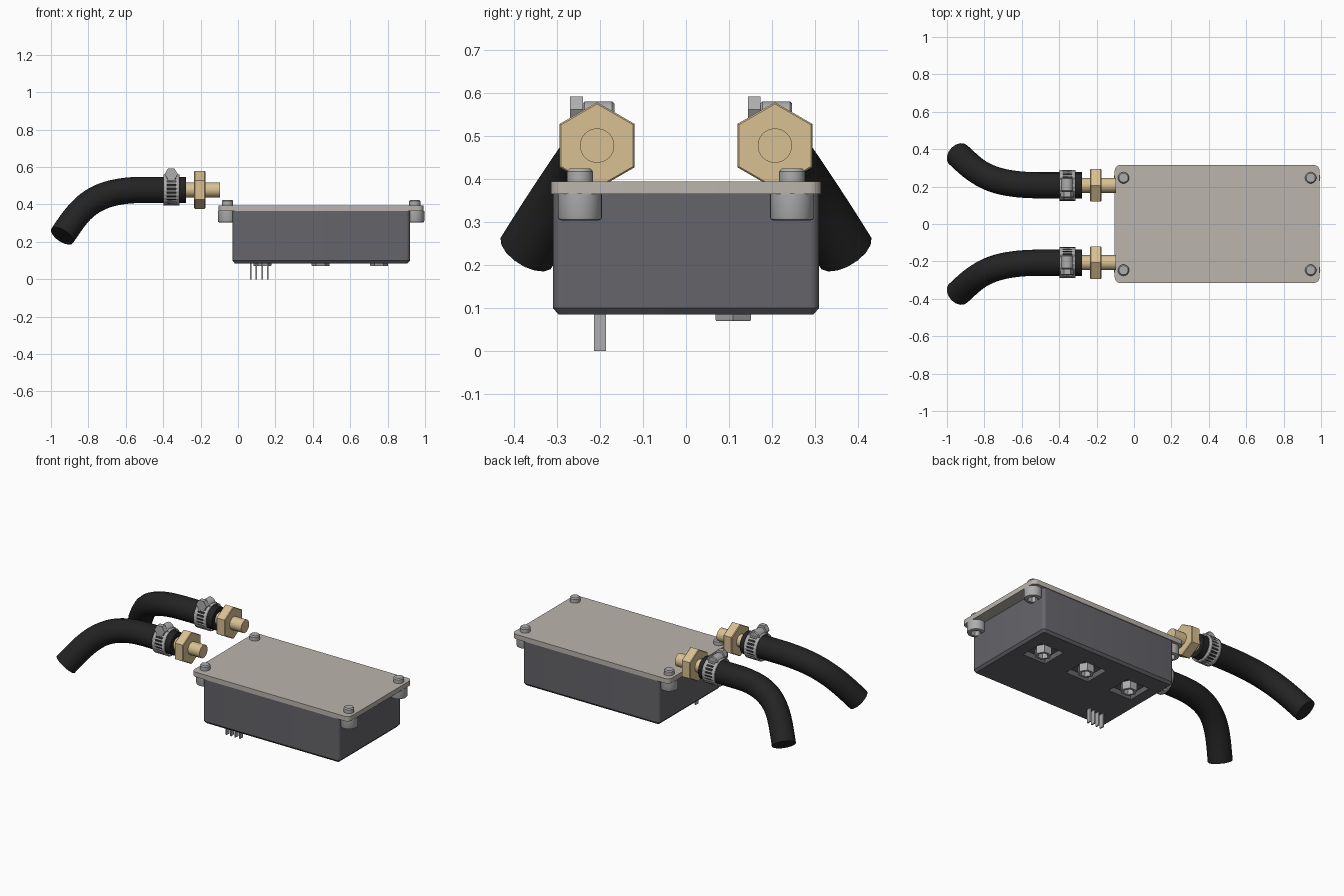
import bpy, bmesh, math
from mathutils import Vector

if "Cube" in bpy.data.objects:
    bpy.data.objects.remove(bpy.data.objects["Cube"])


def material(name, rgb):
    m = bpy.data.materials.new(name)
    m.diffuse_color = (*rgb, 1)
    m.use_nodes = True
    m.node_tree.nodes["Principled BSDF"].inputs["Base Color"].default_value = m.diffuse_color
    return m


DARK = material("dark_grey", (0.13, 0.13, 0.145))
STONE = material("warm_grey", (0.50, 0.46, 0.42))
BRASS = material("brass", (0.69, 0.53, 0.29))
RUBBER = material("rubber", (0.017, 0.017, 0.017))
STEEL = material("steel", (0.42, 0.42, 0.43))


def finish(name, bm, mat):
    bmesh.ops.recalc_face_normals(bm, faces=bm.faces)
    me = bpy.data.meshes.new(name)
    bm.to_mesh(me)
    bm.free()
    me.materials.append(mat)
    ob = bpy.data.objects.new(name, me)
    bpy.context.collection.objects.link(ob)
    smooth(ob)
    return ob


def smooth(ob):
    ob.data.shade_smooth()
    ob.data.set_sharp_from_angle(angle=math.radians(32))


def skin(name, rings, mat):
    """Bridge a stack of equal vertex rings and cap both ends."""
    bm = bmesh.new()
    rows = [[bm.verts.new(p) for p in ring] for ring in rings]
    n = len(rows[0])
    for a, b in zip(rows, rows[1:]):
        for i in range(n):
            j = (i + 1) % n
            bm.faces.new((a[i], a[j], b[j], b[i]))
    bm.faces.new(rows[0][::-1])
    bm.faces.new(rows[-1])
    return finish(name, bm, mat)


AXES = {"x": ((0, 1, 0), (0, 0, 1), (1, 0, 0)),
        "y": ((0, 0, 1), (1, 0, 0), (0, 1, 0)),
        "z": ((1, 0, 0), (0, 1, 0), (0, 0, 1))}


def lathe(name, origin, axis, profile, sides, mat, start=0):
    """Turn a (radius, offset along axis) profile into a prism or cylinder."""
    u, v, w = (Vector(a) for a in AXES[axis])
    o = Vector(origin)
    rings = []
    for r, h in profile:
        ang = [math.radians(start) + 2 * math.pi * i / sides for i in range(sides)]
        rings.append([o + w * h + u * r * math.cos(t) + v * r * math.sin(t) for t in ang])
    return skin(name, rings, mat)


def slab(name, x, y, radius, levels, mat):
    """Rounded rectangle stacked through (inset, z) levels."""
    rings = []
    for inset, z in levels:
        r = max(radius - inset, 0.003)
        ring = []
        for k, (sx, sy) in enumerate(((1, 1), (0, 1), (0, 0), (1, 0))):
            cx = x[1] - inset - r if sx else x[0] + inset + r
            cy = y[1] - inset - r if sy else y[0] + inset + r
            for s in range(7):
                t = math.pi / 2 * (k + s / 6)
                ring.append((cx + r * math.cos(t), cy + r * math.sin(t), z))
        rings.append(ring)
    return skin(name, rings, mat)


def box(name, lo, hi, mat):
    return skin(name, [[(lo[0], lo[1], z), (hi[0], lo[1], z), (hi[0], hi[1], z), (lo[0], hi[1], z)]
                       for z in (lo[2], hi[2])], mat)


def cut(ob, cutter):
    mod = ob.modifiers.new("cut", "BOOLEAN")
    mod.operation = "DIFFERENCE"
    mod.solver = "EXACT"
    mod.object = cutter
    bpy.context.view_layer.objects.active = ob
    bpy.ops.object.modifier_apply(modifier=mod.name)
    bpy.data.objects.remove(cutter)
    smooth(ob)


# housing with recesses and hex nuts underneath
body = slab("housing", (-0.03, 0.92), (-0.31, 0.31), 0.022,
            [(0.013, 0.085), (0, 0.1), (0, 0.366)], DARK)
for i, x in enumerate((0.13, 0.442, 0.755)):
    cut(body, box("recess_cutter", (x - 0.08, 0.03, 0.05), (x + 0.08, 0.19, 0.118), DARK))
    lathe(f"terminal_nut_{i}", (x, 0.11, 0), "z",
          [(0.048, 0.12), (0.048, 0.073), (0.046, 0.07), (0.030, 0.07), (0.028, 0.105)], 6, STEEL)

# lid plate
slab("lid_plate", (-0.103, 0.992), (-0.315, 0.315), 0.03, [(0, 0.365), (0, 0.395)], STONE)

# contact pins
for i in range(4):
    x = 0.067 + 0.031 * i
    box(f"pin_{i}", (x - 0.004, -0.214, 0), (x + 0.004, -0.186, 0.1), STEEL)

# corner bolts: socket head below the lid, shank end above
for i, (x, y) in enumerate((x, y) for x in (-0.056, 0.945) for y in (-0.247, 0.247)):
    bolt = lathe(f"corner_bolt_{i}", (x, y, 0), "z",
                 [(0.044, 0.304), (0.049, 0.306), (0.051, 0.311), (0.051, 0.366), (0.030, 0.366),
                  (0.030, 0.418), (0.024, 0.425)], 32, STEEL)
    cut(bolt, lathe("socket_cutter", (x, y, 0), "z", [(0.031, 0.28), (0.031, 0.335)], 6, STEEL))


# hose: straight stretch, then bending outward and down
def hose(name, side):
    cu = bpy.data.curves.new(name, "CURVE")
    cu.dimensions = "3D"
    cu.bevel_depth = 0.07
    cu.bevel_resolution = 6
    cu.resolution_u = 28
    cu.use_fill_caps = True
    sp = cu.splines.new("BEZIER")
    sp.bezier_points.add(2)
    pts = [((-0.2, .207, .478), (-0.277, .207, .478), (-0.35, .207, .478)),
           ((-0.43, .207, .478), (-0.5, .207, .478), (-0.78, .207, .478)),
           ((-0.842, .28, .378), (-0.94, .37, .232), (-1.04, .46, .084))]
    for bp, (a, c, b) in zip(sp.bezier_points, pts):
        bp.handle_left_type = bp.handle_right_type = "FREE"
        bp.handle_left, bp.co, bp.handle_right = (Vector((p[0], p[1] * side, p[2])) for p in (a, c, b))
    ob = bpy.data.objects.new(name, cu)
    bpy.context.collection.objects.link(ob)
    me = bpy.data.meshes.new_from_object(ob.evaluated_get(bpy.context.evaluated_depsgraph_get()))
    bpy.data.objects.remove(ob)
    bm = bmesh.new()
    bm.from_mesh(me)
    bmesh.ops.remove_doubles(bm, verts=bm.verts, dist=0.0005)
    for f in bm.faces:
        f.material_index = 0
    return finish(name, bm, RUBBER)


# clamp band with a row of slots
def clamp_band(name, y, z):
    bm = bmesh.new()
    n = 48
    rows = [[bm.verts.new((x, y + 0.079 * math.cos(2 * math.pi * i / n), z + 0.079 * math.sin(2 * math.pi * i / n)))
             for i in range(n)] for x in (-0.398, -0.379, -0.331, -0.312)]
    for k in range(3):
        for i in range(n):
            if k == 1 and i % 2:
                continue
            j = (i + 1) % n
            bm.faces.new((rows[k][i], rows[k + 1][i], rows[k + 1][j], rows[k][j]))
    ob = finish(name, bm, STEEL)
    mod = ob.modifiers.new("thickness", "SOLIDIFY")
    mod.thickness = 0.008
    mod.offset = 0
    return ob


for tag, side in (("left", -1), ("right", 1)):
    y, z = 0.207 * side, 0.478
    hose(f"hose_{tag}", side)
    # brass fitting: stub pipe and chamfered hex collar
    lathe(f"fitting_pipe_{tag}", (0, y, z), "x", [(0.04, -0.31), (0.04, -0.095)], 32, BRASS)
    lathe(f"fitting_hex_{tag}", (0, y, z), "x",
          [(0.097, -0.235), (0.101, -0.231), (0.101, -0.179), (0.097, -0.175)], 6, BRASS, 90)
    # hose clamp: band, screw housing, screw head
    clamp_band(f"clamp_band_{tag}", y, z)
    box(f"clamp_saddle_{tag}", (-0.392, y - 0.033, 0.535), (-0.318, y + 0.04, 0.556), STEEL)
    lathe(f"clamp_barrel_{tag}", (-0.357, y, 0.549), "y",
          [(0.027, -0.034), (0.032, -0.029), (0.032, 0.035), (0.027, 0.04)], 24, STEEL)
    lathe(f"clamp_screw_{tag}", (-0.357, y, 0.562), "y", [(0.035, -0.063), (0.035, -0.033)], 6, STEEL, 90)
